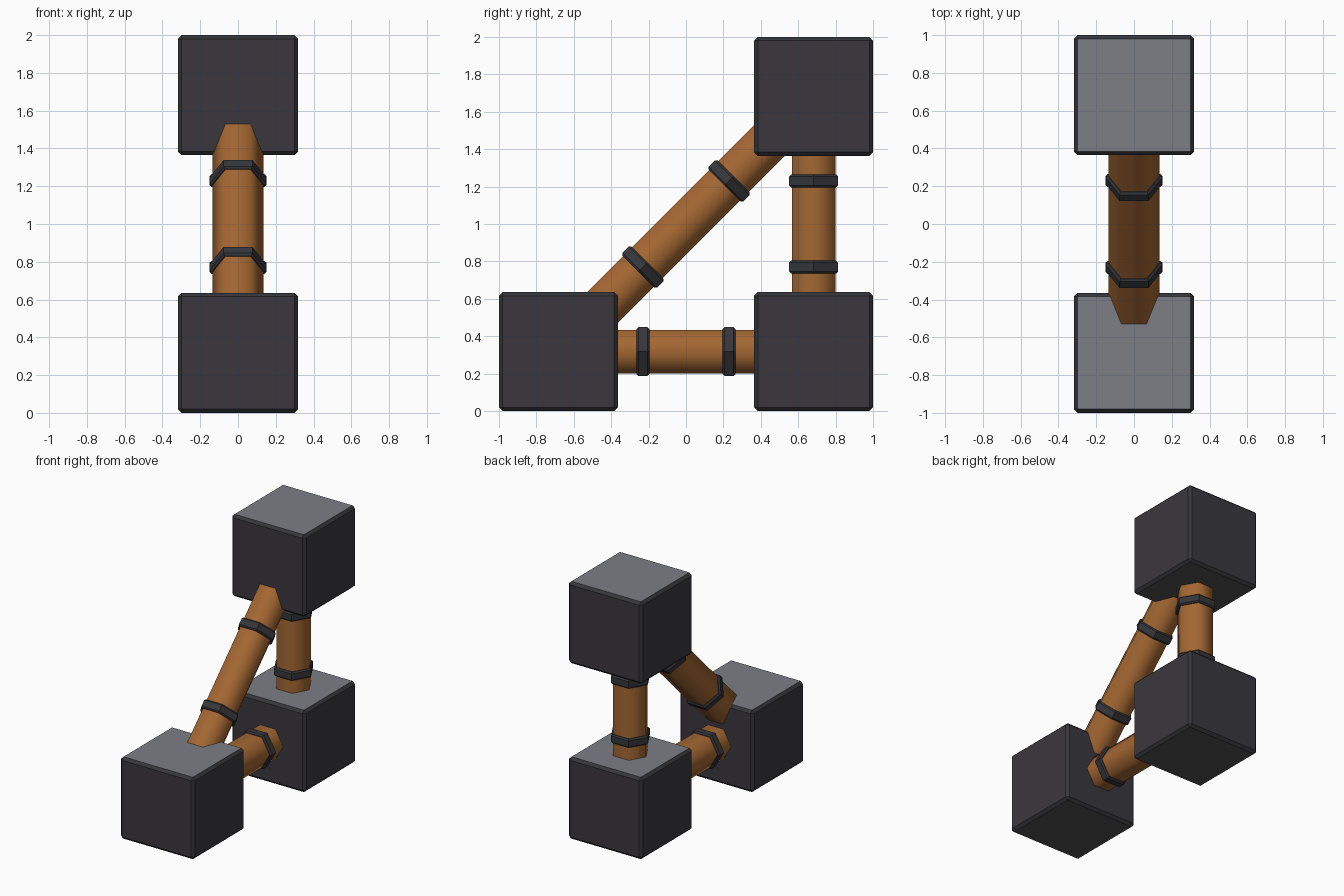
import bpy, bmesh, math
from mathutils import Vector

if "Cube" in bpy.data.objects:
    bpy.data.objects.remove(bpy.data.objects["Cube"])


def material(name, rgb):
    m = bpy.data.materials.new(name)
    m.diffuse_color = (*rgb, 1)
    m.use_nodes = True
    m.node_tree.nodes["Principled BSDF"].inputs["Base Color"].default_value = m.diffuse_color
    return m


BODY = material("dark block", (0.042, 0.039, 0.048))
CAP = material("grey top", (0.20, 0.21, 0.24))
UNDER = material("grey underside", (0.08, 0.081, 0.081))
TRIM = material("dark trim", (0.036, 0.037, 0.043))
COPPER = material("copper", (0.37, 0.135, 0.032))


def finish(bm, name, mats):
    bmesh.ops.recalc_face_normals(bm, faces=bm.faces)
    me = bpy.data.meshes.new(name)
    bm.to_mesh(me)
    bm.free()
    for m in mats:
        me.materials.append(m)
    ob = bpy.data.objects.new(name, me)
    bpy.context.collection.objects.link(ob)
    return ob


def block(name, centre, size=0.636):
    # Chamfered cube: trim on the chamfers, lighter top and underside
    bm = bmesh.new()
    bmesh.ops.create_cube(bm, size=size)
    bmesh.ops.bevel(bm, geom=bm.edges[:], offset=0.02, segments=1, affect='EDGES')
    bmesh.ops.translate(bm, vec=centre, verts=bm.verts)
    bm.normal_update()
    for f in bm.faces:
        n = f.normal
        if max(abs(c) for c in n) < 0.99:
            f.material_index = 3
        elif n.z > 0.9:
            f.material_index = 1
        elif n.z < -0.9:
            f.material_index = 2
    return finish(bm, name, [BODY, CAP, UNDER, TRIM])


def hex_prism(name, a, b, radius, mat, smooth=False, chamfer=0):
    # Six-sided prism from a to b, with one pair of corners along x
    a, b = Vector(a), Vector(b)
    u = Vector((1, 0, 0))
    v = (b - a).normalized().cross(u)
    bm = bmesh.new()
    rings = []
    for p in (a, b):
        rings.append([bm.verts.new(p + radius * (math.cos(t) * u + math.sin(t) * v))
                      for t in (k * math.pi / 3 for k in range(6))])
    for k in range(6):
        j = (k + 1) % 6
        f = bm.faces.new((rings[0][k], rings[0][j], rings[1][j], rings[1][k]))
        f.smooth = smooth
    for r in rings:
        bm.faces.new(r)
    bmesh.ops.recalc_face_normals(bm, faces=bm.faces)
    if chamfer:
        rims = [e for e in bm.edges if any(len(f.verts) == 6 for f in e.link_faces)]
        bmesh.ops.bevel(bm, geom=rims, offset=chamfer, segments=1, affect='EDGES')
    return finish(bm, name, [mat])


def pipe(name, a, b):
    # Copper pipe between two block centres with two collars
    a, b = Vector(a), Vector(b)
    d = (b - a).normalized()
    mid = (a + b) / 2
    hex_prism(name, a + d * 0.2, b - d * 0.2, 0.134, COPPER, smooth=True)
    for side, s in (("lower", -1), ("upper", 1)):
        c = mid + (b - a) * (s * 0.23 / 1.364)
        hex_prism(name + "_collar_" + side, c - d * 0.034, c + d * 0.034,
                  0.151, TRIM, chamfer=0.01)


front = (0, -0.682, 0.318)
back = (0, 0.682, 0.318)
top = (0, 0.682, 1.682)

block("front_block", front)
block("back_block", back)
block("top_block", top)
pipe("floor_pipe", front, back)
pipe("upright_pipe", back, top)
pipe("diagonal_pipe", front, top)
